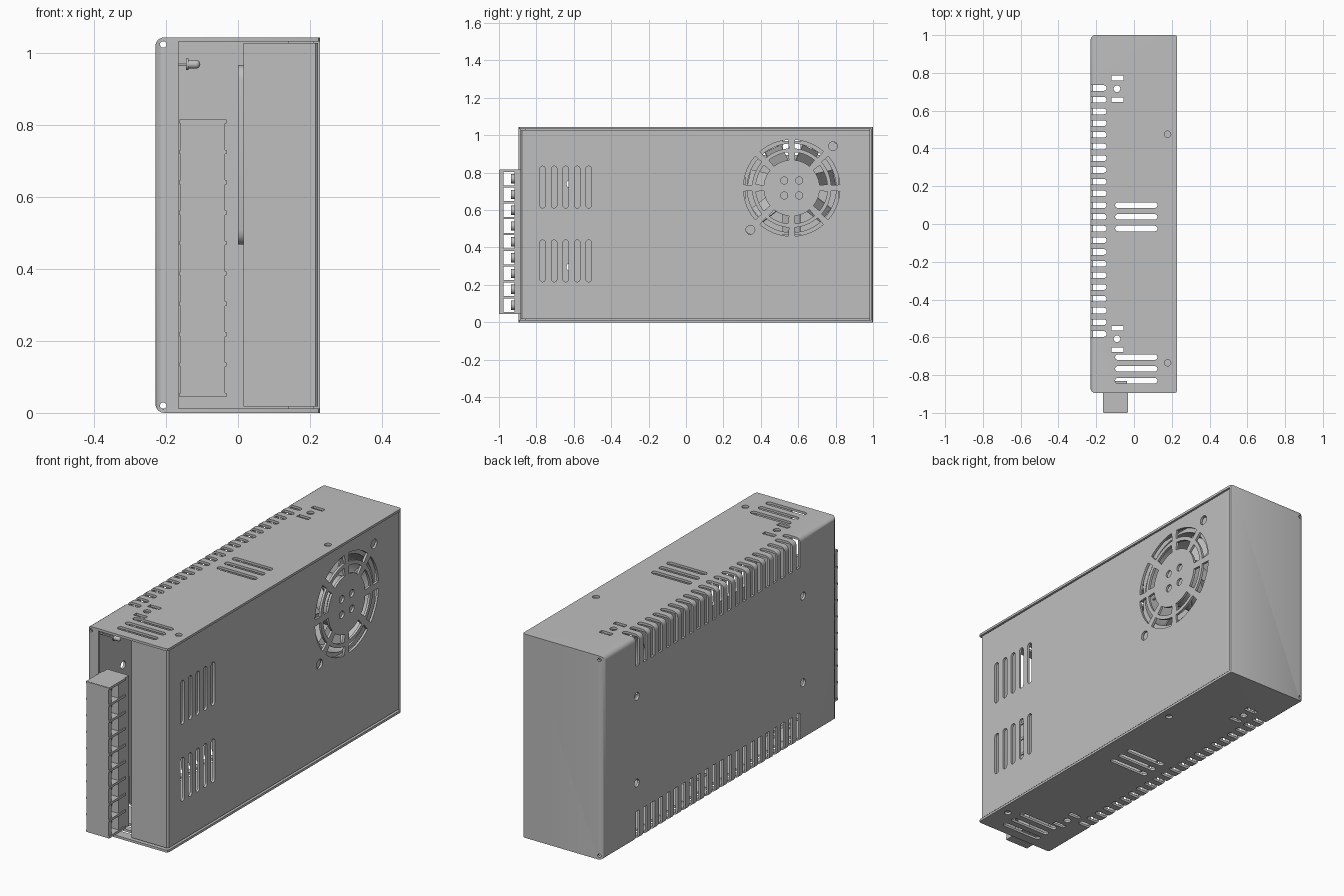
import bpy, bmesh, math
from mathutils import Vector, Matrix

cube = bpy.data.objects.get("Cube")
if cube:
    bpy.data.objects.remove(cube, do_unlink=True)

metal = bpy.data.materials.new("grey metal")
metal.use_nodes = True
GREY = (0.52, 0.52, 0.52, 1)
metal.diffuse_color = GREY
metal.node_tree.nodes["Principled BSDF"].inputs["Base Color"].default_value = GREY

W, H, FRONT, T = 0.23, 1.045, -0.895, 0.012


def prism(bm, pts, axis, a, b):
    """Extrude a 2D outline along an axis from a to b."""
    place = {"x": lambda u, v, w: (w, u, v),
             "y": lambda u, v, w: (u, w, v),
             "z": lambda u, v, w: (u, v, w)}[axis]
    low = [bm.verts.new(place(u, v, a)) for u, v in pts]
    high = [bm.verts.new(place(u, v, b)) for u, v in pts]
    faces = [bm.faces.new(low), bm.faces.new(high)]
    for i in range(len(pts)):
        j = (i + 1) % len(pts)
        faces.append(bm.faces.new((low[i], low[j], high[j], high[i])))
    bmesh.ops.recalc_face_normals(bm, faces=faces)


def box(bm, x, y, z):
    prism(bm, [(x[0], y[0]), (x[1], y[0]), (x[1], y[1]), (x[0], y[1])], "z", *z)


def slot(u, v, r, du=0.0, dv=0.0, n=8):
    """Outline of a round-ended slot; a circle when it has no length."""
    start = math.atan2(dv, du) - math.pi / 2
    pts = []
    for side in (1, -1):
        for i in range(n + (du or dv) != n and n + 1 or n):
            t = start + math.pi * i / n + (0 if side > 0 else math.pi)
            pts.append((u + side * du + r * math.cos(t), v + side * dv + r * math.sin(t)))
    return pts


def arc(u, v, r0, r1, a0, a1, n=8):
    ang = [a0 + (a1 - a0) * i / n for i in range(n + 1)]
    return ([(u + r1 * math.cos(t), v + r1 * math.sin(t)) for t in ang]
            + [(u + r0 * math.cos(t), v + r0 * math.sin(t)) for t in reversed(ang)])


def finish(name, bm, smooth=True):
    mesh = bpy.data.meshes.new(name)
    bm.to_mesh(mesh)
    bm.free()
    mesh.materials.append(metal)
    ob = bpy.data.objects.new(name, mesh)
    bpy.context.collection.objects.link(ob)
    if smooth:
        shade(ob)
    return ob


def shade(ob):
    bpy.ops.object.select_all(action="DESELECT")
    ob.select_set(True)
    bpy.context.view_layer.objects.active = ob
    bpy.ops.object.shade_smooth_by_angle(angle=math.radians(35))


def cut(ob, bm):
    """Subtract the volumes in bm from ob."""
    tool = finish("cutter", bm, False)
    tool.hide_render = True
    mod = ob.modifiers.new("cut", "BOOLEAN")
    mod.operation, mod.solver, mod.object = "DIFFERENCE", "EXACT", tool
    bpy.context.view_layer.objects.active = ob
    bpy.ops.object.modifier_apply(modifier=mod.name)
    bpy.data.objects.remove(tool, do_unlink=True)


def simple_box(name, x, y, z):
    bm = bmesh.new()
    box(bm, x, y, z)
    return finish(name, bm, False)


# Chassis: box with rounded edges around its closed side, hollowed out
bm = bmesh.new()
box(bm, (-W, W - 0.002), (FRONT, 1), (0, H))
edges = [e for e in bm.edges if all(v.co.x < 0 for v in e.verts)]
bmesh.ops.bevel(bm, geom=edges, offset=0.025, segments=4, profile=0.5, affect="EDGES")
edges = [e for e in bm.edges if all(v.co.x > 0 for v in e.verts)
         and abs(e.verts[0].co.z - e.verts[1].co.z) > 0.5]
bmesh.ops.bevel(bm, geom=edges, offset=0.012, segments=2, profile=0.5, affect="EDGES")
chassis = finish("chassis", bm, False)
bm = bmesh.new()
box(bm, (T - W, 0.4), (FRONT + T, 1 - T), (T, H - T))
cut(chassis, bm)
bm = bmesh.new()
box(bm, (-0.165, 0.4), (-1.1, -0.85), (T, H - T))
cut(chassis, bm)

# Vents and holes of the chassis
bm = bmesh.new()
for i in range(22):
    y = 0.72 - 0.062 * i
    outline = slot(-0.28, y, 0.015, 0.12)
    prism(bm, outline, "z", H - 0.15, H + 0.1)
    prism(bm, outline, "z", -0.1, 0.15)
for y in (0.038, -0.767):
    for k in (-1, 0, 1):
        prism(bm, slot(0.012, y + 0.062 * k, 0.015, 0.097), "z", -0.1, H + 0.1)
for y in (0.716, -0.608):
    for k in (-1, 1):
        box(bm, (-0.12, -0.055), (y + 0.057 * k - 0.012, y + 0.057 * k + 0.012), (-0.1, H + 0.1))
    prism(bm, slot(-0.09, y, 0.018), "z", -0.1, H + 0.1)
for y in (0.475, -0.735):
    prism(bm, slot(0.178, y, 0.017), "z", -0.1, H + 0.1)
for y in (0.727, -0.62):
    for z in (0.295, 0.74):
        prism(bm, slot(y, z, 0.02), "x", -0.3, -0.2)
for z in (0.02, H - 0.02):
    for y in ((-1, -0.87), (0.97, 1.1)):
        prism(bm, slot(-0.208, z, 0.009), "y", *y)
cut(chassis, bm)
shade(chassis)

# Cover: side panel folded round to the front
bm = bmesh.new()
prism(bm, [(0.015, -0.885), (0.215, -0.885), (0.222, -0.878), (0.222, 0.985),
           (0.21, 0.985), (0.21, -0.873), (0.015, -0.873)], "z", 0.018, H - 0.016)
cover = finish("cover", bm, False)

# Fan grille, mounting holes and side vents of the cover
FY, FZ = 0.565, 0.718
bm = bmesh.new()
span = math.pi / 4
for i in range(8):
    for r0, r1, gap in ((0.212, 0.258, 0.07), (0.15, 0.192, 0.1)):
        prism(bm, arc(FY, FZ, r0, r1, i * span + gap, (i + 1) * span - gap), "x", 0.2, 0.3)
for a in (-0.04, 0.04):
    for b in (-0.04, 0.04):
        prism(bm, slot(FY + a, FZ + b, 0.019), "x", 0.2, 0.3)
for k in (-1, 1):
    prism(bm, slot(FY + 0.221 * k, FZ + 0.224 * k, 0.024), "x", 0.2, 0.3)
for i in range(5):
    for z in (0.328, 0.723):
        prism(bm, slot(-0.767 + 0.0618 * i, z, 0.015, 0, 0.097), "x", 0.2, 0.3)
cut(cover, bm)
shade(cover)

# Narrow folded lips of the cover under the chassis top and bottom
for name, z in (("lower_lip", (T, 0.022)), ("upper_lip", (H - 0.022, H - T))):
    simple_box(name, (0.14, 0.212), (-0.86, 0.98), z)

# Fan frame
bm = bmesh.new()
box(bm, (0, 0.205), (FY - 0.25, FY + 0.25), (FZ - 0.25, FZ + 0.25))
edges = [e for e in bm.edges if abs(e.verts[0].co.x - e.verts[1].co.x) > 0.1]
bmesh.ops.bevel(bm, geom=edges, offset=0.04, segments=4, profile=0.5, affect="EDGES")
frame = finish("fan_frame", bm, False)
bm = bmesh.new()
prism(bm, slot(FY, FZ, 0.238, n=24), "x", -0.1, 0.3)
cut(frame, bm)
shade(frame)

# Fan hub, struts and tilted blades
bm = bmesh.new()
prism(bm, slot(FY, FZ, 0.12, n=20), "x", 0.005, 0.19)
finish("fan_hub", bm)
for name, count, x, size, tilt in (("fan_strut", 4, 0.015, (0.02, 0.02), 0),
                                   ("fan_blade", 7, 0.11, (0.006, 0.13), 45)):
    bm = bmesh.new()
    for i in range(count):
        m = (Matrix.Translation((x, FY, FZ)) @ Matrix.Rotation(math.tau * (i + 0.5) / count, 4, "X")
             @ Matrix.Translation((0, 0, 0.172)) @ Matrix.Rotation(math.radians(tilt), 4, "Z")
             @ Matrix.Diagonal((size[0], size[1], 0.125, 1)))
        bmesh.ops.create_cube(bm, size=1, matrix=m)
    finish(name + "s", bm, False)

# Terminal block: base, front guard and dividers
simple_box("terminal_base", (-0.16, -0.037), (-0.917, -0.83), (0.045, 0.815))
simple_box("terminal_guard", (-0.16, -0.036), (-1, -0.975), (0.045, 0.815))
bm = bmesh.new()
for i in range(10):
    z = 0.05 + 0.0845 * i
    box(bm, (-0.163, -0.032), (-0.998, -0.865), (z - 0.006, z + 0.006))
finish("terminal_dividers", bm, False)
bm = bmesh.new()
for i in range(9):
    prism(bm, slot(-0.098, 0.092 + 0.0845 * i, 0.025), "y", -0.935, -0.91)
finish("terminal_screws", bm)

# Indicator light inside the front opening
bm = bmesh.new()
prism(bm, slot(-0.8, 0.97, 0.004), "x", -0.22, -0.14)
prism(bm, slot(-0.8, 0.97, 0.016), "x", -0.145, -0.138)
prism(bm, slot(-0.8, 0.97, 0.012), "x", -0.14, -0.117)
bmesh.ops.create_uvsphere(bm, u_segments=12, v_segments=8, radius=0.012,
                          matrix=Matrix.Translation(Vector((-0.117, -0.8, 0.97))))
finish("indicator_light", bm)
